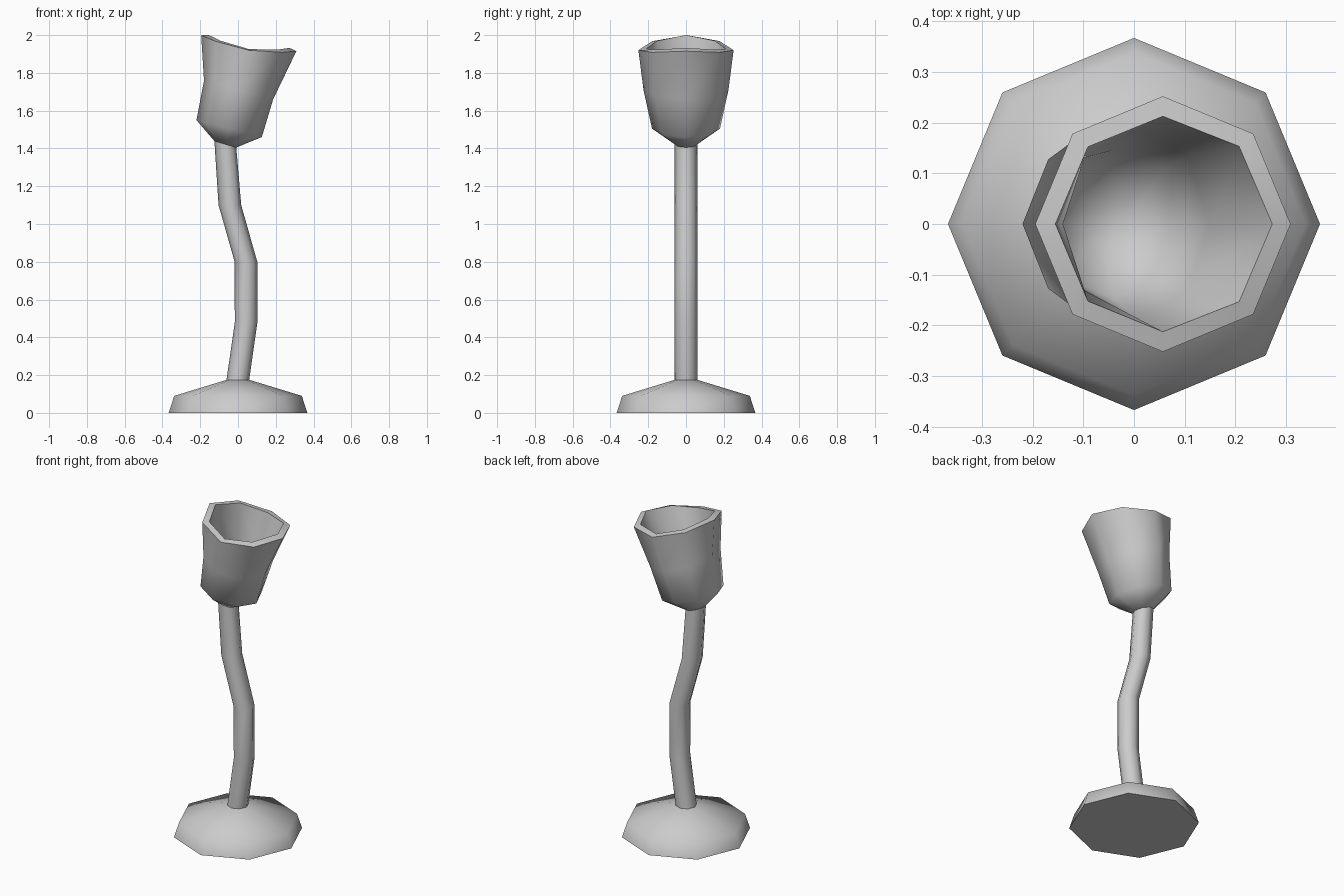
import bpy
import math

if "Cube" in bpy.data.objects:
    bpy.data.objects.remove(bpy.data.objects["Cube"])

SIDES = 8


def loft(name, rings, wall=0.0):
    """Skin octagonal rings (cx, cz, radius_x, radius_y, tilt, bend), listed bottom to top."""
    verts, faces = [], []
    for cx, cz, rx, ry, tilt, bend in rings:
        for i in range(SIDES):
            a = 2 * math.pi * i / SIDES
            c, s = math.cos(a), math.sin(a)
            verts.append((cx + rx * c, ry * s, cz + tilt * c + bend * c * c))
    for k in range(len(rings) - 1):
        for i in range(SIDES):
            j = (i + 1) % SIDES
            lo, hi = k * SIDES, (k + 1) * SIDES
            faces.append((lo + i, lo + j, hi + j, hi + i))
    faces.append(tuple(reversed(range(SIDES))))
    if not wall:
        faces.append(tuple(range(len(verts) - SIDES, len(verts))))
    mesh = bpy.data.meshes.new(name)
    mesh.from_pydata(verts, [], faces)
    obj = bpy.data.objects.new(name, mesh)
    bpy.context.collection.objects.link(obj)
    bpy.ops.object.select_all(action='DESELECT')
    obj.select_set(True)
    bpy.context.view_layer.objects.active = obj
    if wall:
        mod = obj.modifiers.new("wall", 'SOLIDIFY')
        mod.thickness = wall
        mod.offset = -1
        bpy.ops.object.modifier_apply(modifier=mod.name)
    bpy.ops.object.shade_smooth_by_angle(angle=math.radians(60))
    return obj


# Foot: low octagonal disc with a sloping top
loft("foot", [(0, z, r, r, 0, 0) for z, r in ((0, 0.367), (0.09, 0.338), (0.175, 0.06))])

# Stem: crooked tube
path = [(-0.003, 0.16), (0.043, 0.48), (0.042, 0.80), (-0.043, 1.10)]
stem = [(x, z, 0.06, 0.06, 0, 0) for x, z in path]
stem.append((-0.067, 1.422, 0.058, 0.06, -0.017, 0))
loft("stem", stem)

# Cup: leaning hollow bowl with a warped rim
loft("cup", [
    (-0.067, 1.422, 0.058, 0.06, -0.017, 0),
    (-0.047, 1.505, 0.173, 0.18, -0.045, 0),
    (0.003, 1.71, 0.183, 0.225, -0.05, 0),
    (0.057, 1.92, 0.252, 0.252, -0.042, 0.037),
], wall=0.04)
